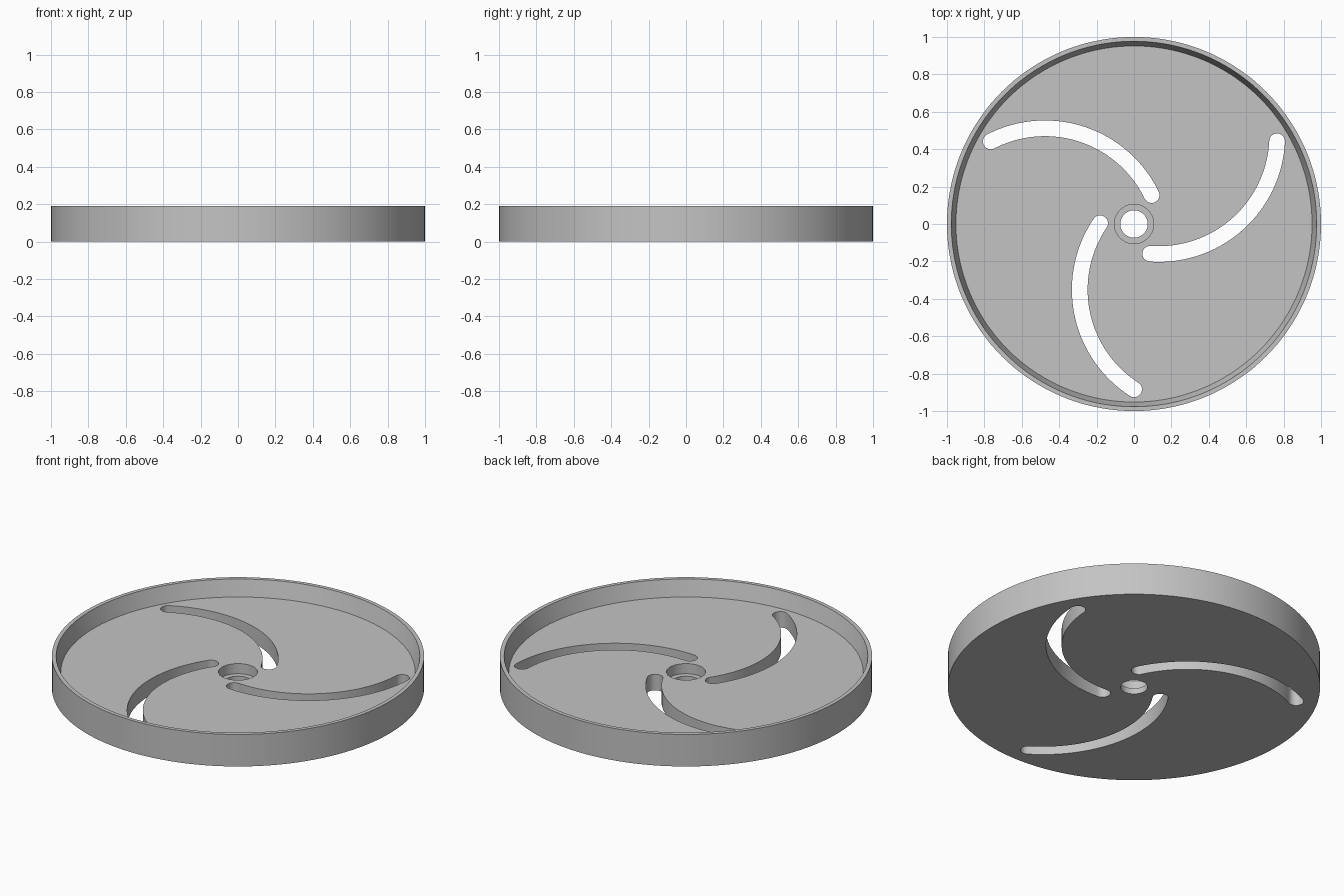
import bpy
import bmesh
from math import sin, cos, pi, radians
from mathutils import Matrix, Vector

SEGMENTS = 144
HEIGHT, FLOOR, LEDGE = 0.19, 0.095, 0.035

old = bpy.data.objects.get("Cube")
if old:
    bpy.data.objects.remove(old, do_unlink=True)

grey = bpy.data.materials.new("plain grey")
grey.use_nodes = True
colour = (0.55, 0.55, 0.55, 1)
grey.diffuse_color = colour
grey.node_tree.nodes["Principled BSDF"].inputs["Base Color"].default_value = colour


def finish(bm, name):
    """Turn a bmesh into a named grey object."""
    bmesh.ops.recalc_face_normals(bm, faces=bm.faces)
    mesh = bpy.data.meshes.new(name)
    bm.to_mesh(mesh)
    bm.free()
    mesh.materials.append(grey)
    obj = bpy.data.objects.new(name, mesh)
    bpy.context.collection.objects.link(obj)
    return obj


def lathe(name, profile):
    """Spin a closed (radius, height) profile around z."""
    bm = bmesh.new()
    rings = []
    for i in range(SEGMENTS):
        a = 2 * pi * i / SEGMENTS
        rings.append([bm.verts.new((r * cos(a), r * sin(a), z)) for r, z in profile])
    n = len(profile)
    for i, ring in enumerate(rings):
        nxt = rings[(i + 1) % SEGMENTS]
        for j in range(n):
            k = (j + 1) % n
            bm.faces.new((ring[j], nxt[j], nxt[k], ring[k]))
    return finish(bm, name)


def arc(centre, radius, start, end, steps):
    """Points along a circular arc, angles in radians."""
    angles = [start + (end - start) * i / steps for i in range(steps + 1)]
    return [centre + radius * Vector((cos(a), sin(a))) for a in angles]


def slot_outline(centre, radius, half, start, end):
    """Curved slot with round ends."""
    def tip(a):
        return centre + radius * Vector((cos(a), sin(a)))
    pts = arc(centre, radius + half, start, end, 40)
    pts += arc(tip(end), half, end, end + pi, 12)[1:-1]
    pts += arc(centre, radius - half, end, start, 40)
    pts += arc(tip(start), half, start + pi, start + 2 * pi, 12)[1:-1]
    return pts


# Dish with sloped rim wall and a stepped centre hole
disc = lathe("slotted_disc", [
    (0.073, 0), (1, 0), (1, HEIGHT), (0.977, HEIGHT), (0.952, FLOOR),
    (0.105, FLOOR), (0.105, LEDGE), (0.073, LEDGE)])

# Three curved slots, cut right through
outline = slot_outline(Vector((0.344, -0.351)), 0.634, 0.042,
                       radians(145.9), radians(237.2))
bm = bmesh.new()
for i in range(3):
    turn = Matrix.Rotation(2 * pi * i / 3, 4, "Z")
    verts = [bm.verts.new(turn @ Vector((p.x, p.y, -0.1))) for p in outline]
    face = bm.faces.new(verts)
    top = bmesh.ops.extrude_face_region(bm, geom=[face])["geom"]
    moved = [v for v in top if isinstance(v, bmesh.types.BMVert)]
    bmesh.ops.translate(bm, verts=moved, vec=(0, 0, 0.4))
cutter = finish(bm, "slot_cutter")
cutter.hide_render = True

cut = disc.modifiers.new("slots", "BOOLEAN")
cut.operation = "DIFFERENCE"
cut.solver = "EXACT"
cut.object = cutter

bpy.ops.object.select_all(action="DESELECT")
disc.select_set(True)
bpy.context.view_layer.objects.active = disc
bpy.ops.object.modifier_apply(modifier=cut.name)
bpy.data.objects.remove(cutter, do_unlink=True)
bpy.ops.object.shade_smooth_by_angle(angle=radians(30))
